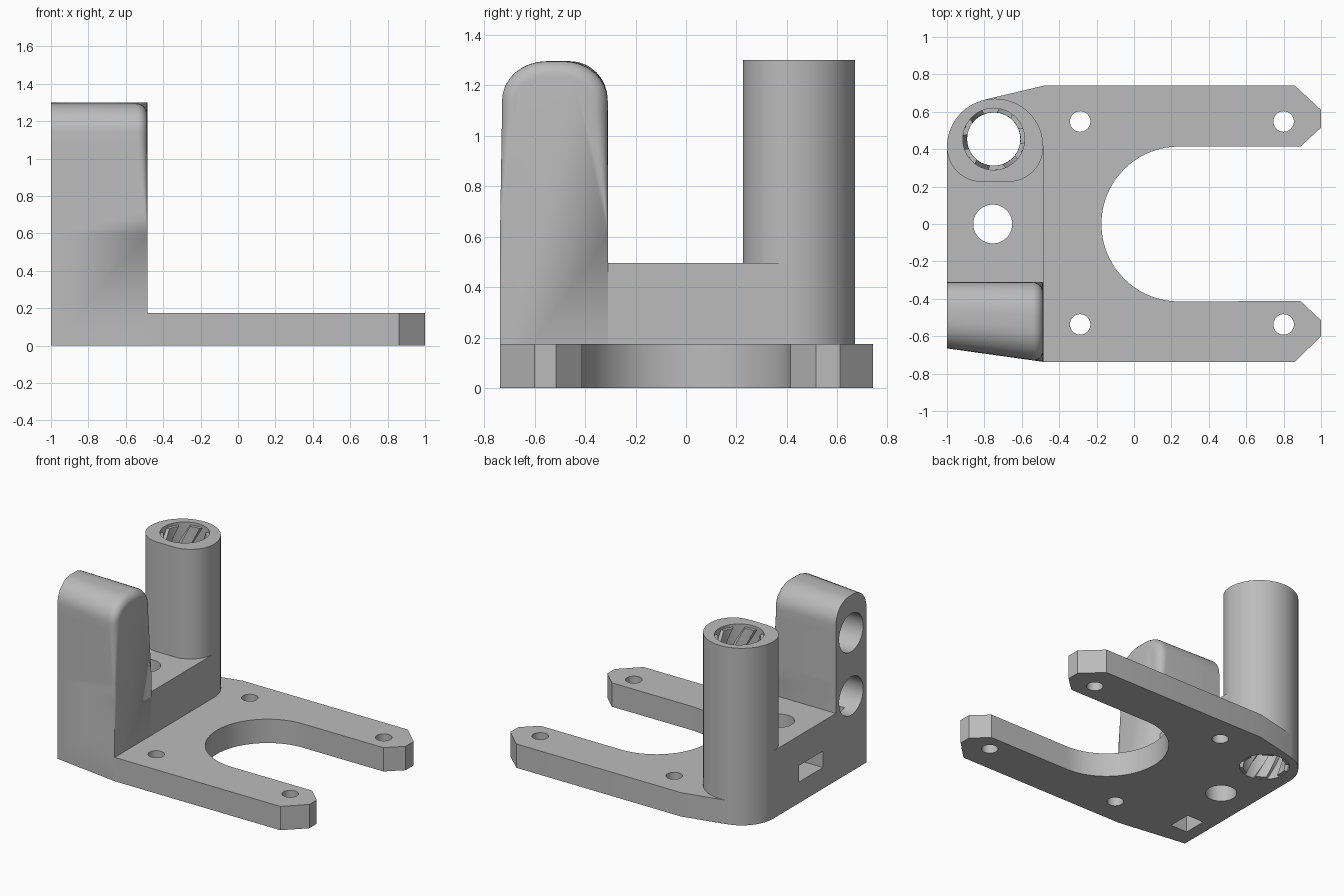
import bpy, bmesh, math
from mathutils import Vector

if "Cube" in bpy.data.objects:
    bpy.data.objects.remove(bpy.data.objects["Cube"], do_unlink=True)

GREY = bpy.data.materials.new("plain_grey")
GREY.use_nodes = True
GREY.diffuse_color = (0.5, 0.5, 0.5, 1)
GREY.node_tree.nodes["Principled BSDF"].inputs["Base Color"].default_value = (0.5, 0.5, 0.5, 1)

WALL, EDGE = -1.0, -0.485          # x range of the tall side
BORE = Vector((-0.75, 0.454))      # centre of the bearing bore
BORE_R = 0.165


def make(name, bm):
    bmesh.ops.remove_doubles(bm, verts=bm.verts, dist=1e-5)
    bmesh.ops.recalc_face_normals(bm, faces=bm.faces)
    mesh = bpy.data.meshes.new(name)
    bm.to_mesh(mesh)
    bm.free()
    mesh.materials.append(GREY)
    ob = bpy.data.objects.new(name, mesh)
    bpy.context.collection.objects.link(ob)
    return ob


def loft(name, rings):
    """Closed solid through rings of equal point count."""
    bm = bmesh.new()
    vs = [[bm.verts.new(p) for p in ring] for ring in rings]
    n = len(vs[0])
    for a, b in zip(vs, vs[1:]):
        for i in range(n):
            j = (i + 1) % n
            bm.faces.new((a[i], a[j], b[j], b[i]))
    bm.faces.new(vs[0])
    bm.faces.new(vs[-1])
    return make(name, bm)


def prism(name, outline, z0, z1):
    return loft(name, [[(x, y, z) for x, y in outline] for z in (z0, z1)])


def box(name, x0, x1, y0, y1, z0, z1):
    return prism(name, [(x0, y0), (x1, y0), (x1, y1), (x0, y1)], z0, z1)


def arc(cx, cy, r, a0, a1, n=16):
    return [(cx + r * math.cos(math.radians(a0 + (a1 - a0) * i / n)),
             cy + r * math.sin(math.radians(a0 + (a1 - a0) * i / n))) for i in range(n + 1)]


def circle(cx, cy, r, n=48):
    return arc(cx, cy, r, 0, 360, n)[:-1]


def cut(ob, cutters):
    for c in cutters:
        mod = ob.modifiers.new(c.name, 'BOOLEAN')
        mod.operation, mod.solver, mod.object = 'DIFFERENCE', 'EXACT', c
    deps = bpy.context.evaluated_depsgraph_get()
    mesh = bpy.data.meshes.new_from_object(ob.evaluated_get(deps))
    ob.modifiers.clear()
    ob.data = mesh


# Forked mounting plate, with a wedge running back to the tube
plate = prism("mounting_plate",
              [(EDGE, -0.737), (0.86, -0.737), (1, -0.6), (1, -0.515), (0.89, -0.412)]
              + arc(0.24, 0, 0.414, 270, 90, 40)
              + [(0.89, 0.414), (1, 0.515), (1, 0.61), (0.86, 0.74), (-0.48, 0.74),
                 (-0.79, 0.667), (-0.6, 0.6), (EDGE, 0.42)], 0, 0.175)

# Low block joining the tower and the tube
block = box("base_block", WALL, EDGE, -0.31, 0.4125, 0, 0.495)

# Bearing tube: round at the back, softly squared at the front
mid, r_back, r_front = (WALL + EDGE) / 2, (EDGE - WALL) / 2, 0.1875
shift = r_back - r_front
tube = prism("bearing_tube",
             arc(mid, 0.4125, r_back, 0, 180, 32)
             + arc(mid - shift, 0.4125, r_front, 180, 270, 12)
             + arc(mid + shift, 0.4125, r_front, 270, 360, 12)[:-1], 0, 1.3)


# Tower: rounded top, slanted front and a fillet that grows towards the top
def tower_ring(t):
    ring = []
    profile = [(0, 0, -1, 0)]
    levels = (0.6, 0.72, 0.84, 0.96, 1.08)
    profile += [(0, z, -1, 0) for z in levels]
    for u0, sign in ((0.42, -1), (0.58, 1)):
        side = []
        for i in range(9):
            a = math.pi / 2 * i / 8
            side.append((u0 + sign * 0.42 * math.cos(a), 1.14 + 0.155 * math.sin(a),
                         sign * math.cos(a), math.sin(a)))
        profile += side if sign < 0 else side[::-1]
    profile += [(1, z, 1, 0) for z in reversed(levels)] + [(1, 0, 1, 0)]
    for u, z, ny, nz in profile:
        r = 0.06 * min(1, max(0, (z - 0.6) / 0.5))
        x = WALL if t is None else EDGE - r * (1 - math.sin(t))
        inset = 0 if t is None else r * (1 - math.cos(t))
        front = -0.665 - 0.072 * (x - WALL) / (EDGE - WALL)
        ring.append((x, front + u * (-0.31 - front) - ny * inset, z - nz * inset))
    return ring


tower = loft("front_tower", [tower_ring(None)]
             + [tower_ring(math.pi / 2 * i / 6) for i in range(7)])

# Cutters for bores, screw holes and slots
bore = prism("bore_cutter", circle(*BORE, BORE_R), -0.1, 1.4)
screws = [prism("screw_cutter", circle(x, y, 0.055, 32), -0.1, 0.3)
          for x in (-0.288, 0.8) for y in (-0.537, 0.548)]
post = prism("post_cutter", circle(-0.755, 0, 0.104), -0.1, 0.6)
side_slot = box("side_slot_cutter", -1.1, -0.62, -0.16, 0.115, 0.155, 0.275)
nut_slot = box("nut_slot_cutter", -0.91, -0.775, -0.54, -0.37, -0.1, 0.56)
rod_holes = [loft("rod_cutter", [[(x, y, z) for y, z in circle(-0.487, h, 0.14)]
                                 for x in (-1.1, -0.56)]) for h in (1.02, 0.555)]

cut(plate, screws)
cut(block, [bore, post, side_slot])
cut(tube, [bore])
cut(tower, rod_holes + [nut_slot])
for c in [bore, post, side_slot, nut_slot] + screws + rod_holes:
    bpy.data.objects.remove(c, do_unlink=True)

# Twisted ribs lining the bore
ribs = []
for k in range(6):
    rings = []
    for i in range(41):
        z = 0.005 + 1.275 * i / 40
        a = math.tau * k / 6 - 3.6 * z
        rings.append([(BORE.x + r * math.cos(a + d), BORE.y + r * math.sin(a + d), z)
                      for r, d in ((0.172, -0.3), (0.143, -0.25), (0.143, 0),
                                   (0.143, 0.25), (0.172, 0.3))])
    ribs.append(loft("bore_rib", rings))

# Smooth the curves, keep the edges crisp
bpy.ops.object.select_all(action='DESELECT')
for ob in [plate, block, tube, tower] + ribs:
    ob.select_set(True)
bpy.context.view_layer.objects.active = plate
bpy.ops.object.shade_smooth_by_angle(angle=math.radians(32))
